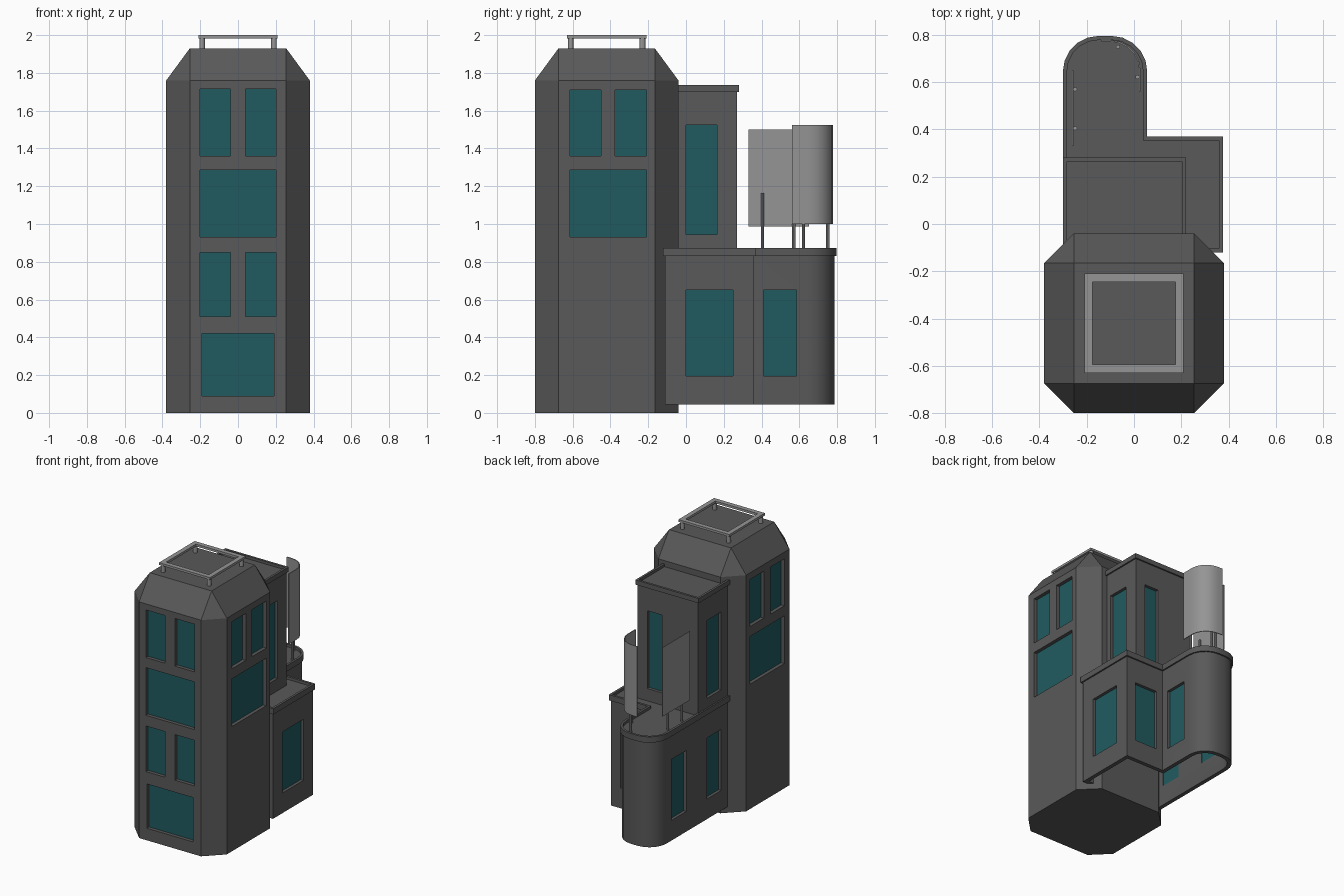
import bpy, bmesh
from math import sin, cos, pi
from mathutils import Vector

if "Cube" in bpy.data.objects:
    bpy.data.objects.remove(bpy.data.objects["Cube"])


def material(name, col):
    m = bpy.data.materials.new(name)
    m.diffuse_color = (*col, 1)
    m.use_nodes = True
    m.node_tree.nodes["Principled BSDF"].inputs["Base Color"].default_value = m.diffuse_color
    return m


WALL = material("dark_wall", (0.1, 0.1, 0.1))
GLASS = material("teal_glass", (0.015, 0.105, 0.115))
METAL = material("light_metal", (0.3, 0.3, 0.3))


def make(name, verts, faces, mat):
    me = bpy.data.meshes.new(name)
    bm = bmesh.new()
    vs = [bm.verts.new(v) for v in verts]
    for f in faces:
        bm.faces.new([vs[i] for i in f])
    bmesh.ops.recalc_face_normals(bm, faces=bm.faces)
    bm.to_mesh(me)
    bm.free()
    me.materials.append(mat)
    ob = bpy.data.objects.new(name, me)
    bpy.context.collection.objects.link(ob)
    return ob


def prism(name, pts, z0, z1, mat):
    n = len(pts)
    verts = [(x, y, z) for z in (z0, z1) for x, y in pts]
    sides = [(i, (i + 1) % n, (i + 1) % n + n, i + n) for i in range(n)]
    return make(name, verts, sides + [range(n), range(n, 2 * n)], mat)


def ring(name, outer, inner, z0, z1, mat):
    n = len(outer)
    verts = [(x, y, z) for p, z in ((outer, z0), (outer, z1), (inner, z1), (inner, z0)) for x, y in p]
    faces = [(k * n + i, k * n + (i + 1) % n, (k + 1) % 4 * n + (i + 1) % n, (k + 1) % 4 * n + i)
             for k in range(4) for i in range(n)]
    return make(name, verts, faces, mat)


def rect(x0, x1, y0, y1):
    return [(x0, y0), (x1, y0), (x1, y1), (x0, y1)]


def offset(pts, d):
    # mitred outward offset of a counter-clockwise outline
    out = []
    for i, p in enumerate(pts):
        a, b, c = Vector(pts[i - 1]), Vector(p), Vector(pts[(i + 1) % len(pts)])
        e, f = (b - a).normalized(), (c - b).normalized()
        n, m = Vector((e.y, -e.x)), Vector((f.y, -f.x))
        out.append(tuple(b + (n + m) * d / (1 + n.dot(m))))
    return out


def smooth(ob):
    bpy.ops.object.select_all(action='DESELECT')
    bpy.context.view_layer.objects.active = ob
    ob.select_set(True)
    bpy.ops.object.shade_smooth_by_angle(angle=0.5)


def windows(body, specs, depth, cut):
    # each spec: axis, outward sign, wall position, span along wall, heights
    for axis, s, pos, a0, a1, z0, z1 in specs:
        def box(d0, d1):
            lo, hi = sorted((pos - s * d0, pos - s * d1))
            return rect(lo, hi, a0, a1) if axis == 'x' else rect(a0, a1, lo, hi)
        cutter = prism("window_cutter", box(-0.02, cut), z0, z1, WALL)
        cutter.hide_render = True
        mod = body.modifiers.new("opening", 'BOOLEAN')
        mod.operation, mod.solver, mod.object = 'DIFFERENCE', 'EXACT', cutter
        bpy.context.view_layer.objects.active = body
        bpy.ops.object.modifier_apply(modifier=mod.name)
        bpy.data.objects.remove(cutter)
        prism(body.name + "_window", box(depth, depth + 0.004), z0, z1, GLASS)


# main tower: chamfered shaft with a roof tapering to a square
R, Q, CY = 0.38, 0.255, -0.42
octagon = [(-Q, -R), (Q, -R), (R, -Q), (R, Q), (Q, R), (-Q, R), (-R, Q), (-R, -Q)]
verts = [(x, y + CY, z) for z in (0, 1.76) for x, y in octagon]
verts += [(x, y + CY, 1.93) for x, y in rect(-Q, Q, -Q, Q)]
faces = [(i, (i + 1) % 8, (i + 1) % 8 + 8, i + 8) for i in range(8)] + [range(8), range(16, 20)]
for k in range(4):
    a, b, c = 8 + 2 * k, 9 + 2 * k, 8 + (2 * k + 2) % 8
    t0, t1 = 16 + k, 16 + (k + 1) % 4
    faces += [(a, b, t1, t0), (b, c, t1)]
tower = make("tower", verts, faces, WALL)
specs = [('y', -1, -0.80, -0.2, 0.2, 0.93, 1.285), ('y', -1, -0.80, -0.19, 0.19, 0.09, 0.42)]
for z0, z1 in ((1.36, 1.715), (0.51, 0.85)):
    specs += [('y', -1, -0.80, -0.2, -0.04, z0, z1), ('y', -1, -0.80, 0.04, 0.2, z0, z1)]
for s in (-1, 1):
    specs += [('x', s, s * R, -0.615, -0.21, 0.93, 1.285),
              ('x', s, s * R, -0.615, -0.45, 1.36, 1.71),
              ('x', s, s * R, -0.375, -0.21, 1.36, 1.71)]
windows(tower, specs, 0.026, 0.03)

# roof railing on four posts
ring("roof_rail", rect(-0.21, 0.21, -0.63, -0.21), rect(-0.175, 0.175, -0.595, -0.245), 1.983, 2.0, METAL)
for sx in (-1, 1):
    for sy in (-1, 1):
        x, y = sx * 0.19, CY + sy * 0.19
        prism("rail_post", [(x + 0.015 * cos(i * pi / 6), y + 0.015 * sin(i * pi / 6)) for i in range(12)],
              1.925, 1.985, METAL)


def cap(name, outline, z0, z1):
    # overhanging cornice with a sunken flat roof
    ob = ring(name + "_cornice", offset(outline, 0.011), offset(outline, -0.006), z0, z1, WALL)
    smooth(ob)
    prism(name + "_roof", offset(outline, -0.004), z0, z1 - 0.02, WALL)


# middle block behind the tower
block = rect(-0.29, 0.21, -0.10, 0.27)
mid = prism("middle_block", block, 0.845, 1.71, WALL)
windows(mid, [('x', 1, 0.21, 0.0, 0.165, 0.945, 1.525), ('x', -1, -0.29, 0.0, 0.165, 0.945, 1.525),
              ('y', 1, 0.27, 0.01, 0.13, 0.945, 1.525)], 0.022, 0.026)
cap("middle_block", block, 1.70, 1.735)


def arc(cx, cy, r, a0, a1, n=5):
    return [(cx + r * cos(a0 + (a1 - a0) * i / n), cy + r * sin(a0 + (a1 - a0) * i / n)) for i in range(n + 1)]


# low wing: hollow shell, open underneath, with a rounded back end
wing_line = [(-0.29, -0.11), (0.365, -0.11), (0.365, 0.36), (0.045, 0.36)]
wing_line += arc(-0.095, 0.645, 0.14, 0, pi / 2) + arc(-0.15, 0.645, 0.14, pi / 2, pi)
wing = ring("wing", wing_line, offset(wing_line, -0.03), 0.045, 0.84, WALL)
windows(wing, [('x', 1, 0.365, 0.0, 0.25, 0.195, 0.65), ('x', 1, 0.045, 0.41, 0.585, 0.195, 0.65),
               ('y', 1, 0.36, 0.1, 0.29, 0.195, 0.65), ('x', -1, -0.29, 0.0, 0.165, 0.195, 0.65),
               ('x', -1, -0.29, 0.41, 0.585, 0.195, 0.65)], 0.022, 0.04)
smooth(wing)
cap("wing", wing_line, 0.83, 0.873)


# terrace screens, one flat and one curved, on thin posts
def screen(name, path, z0, z1):
    n = len(path)
    verts = [(x, y, z) for z in (z0, z1) for x, y in path]
    ob = make(name, verts, [(i, i + 1, i + 1 + n, i + n) for i in range(n - 1)], METAL)
    mod = ob.modifiers.new("thickness", 'SOLIDIFY')
    mod.thickness, mod.offset = 0.006, 0
    bpy.context.view_layer.objects.active = ob
    bpy.ops.object.modifier_apply(modifier=mod.name)
    smooth(ob)


screen("flat_screen", [(-0.26, 0.33), (-0.26, 0.65)], 0.987, 1.5)
screen("curved_screen", [(0.025, 0.56)] + arc(-0.1, 0.65, 0.125, 0, pi / 2) + [(-0.14, 0.776)], 1.0, 1.525)
for x, y in ((-0.249, 0.405), (-0.249, 0.57), (-0.068, 0.75), (0.014, 0.622)):
    post = prism("screen_post", [(x + 0.009 * cos(i * pi / 4), y + 0.009 * sin(i * pi / 4)) for i in range(8)],
                 0.845, 1.165, METAL)
